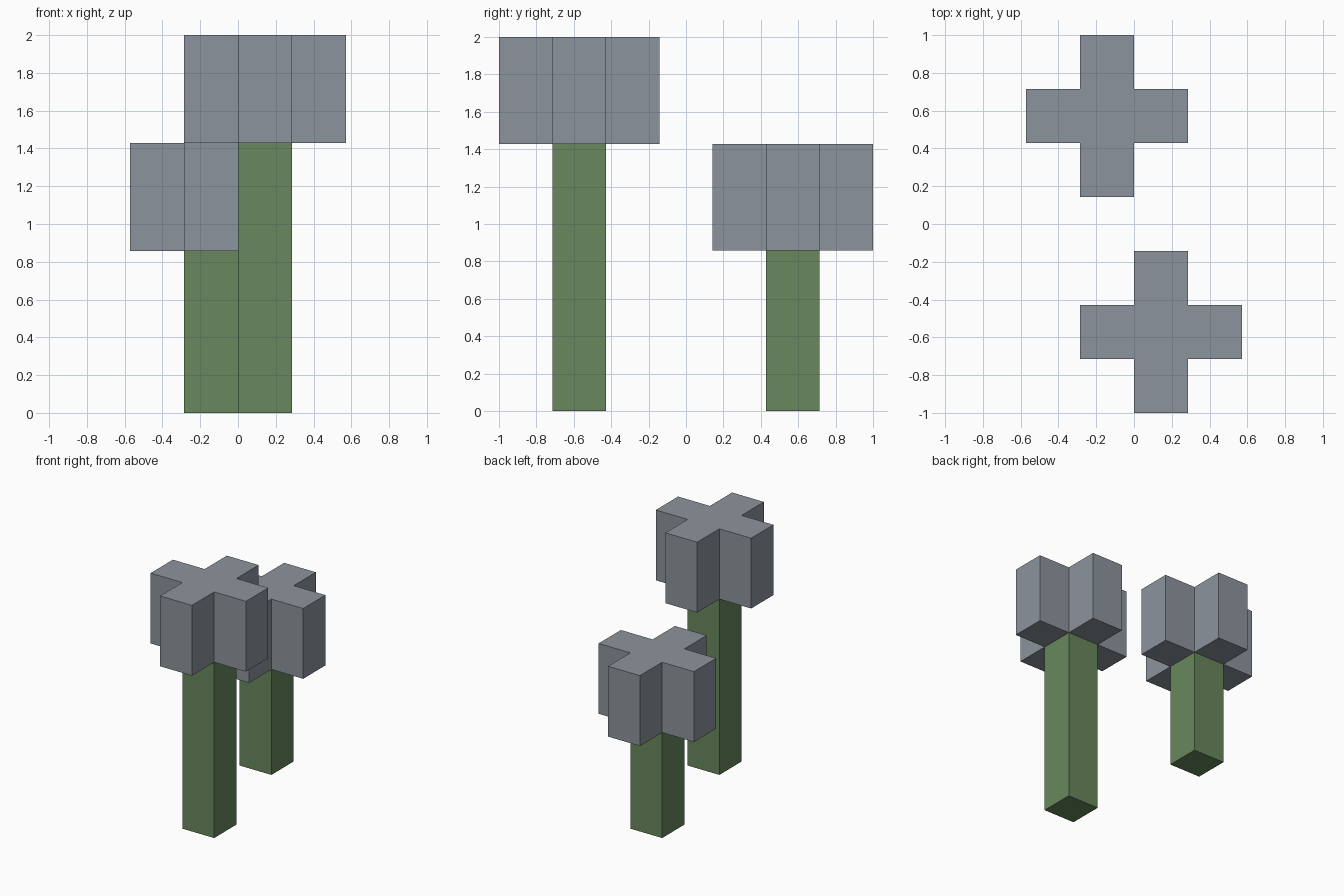
import bpy
import bmesh
from mathutils import Vector

cube = bpy.data.objects.get("Cube")
if cube:
    bpy.data.objects.remove(cube, do_unlink=True)

U = 2 / 7  # block width


def make_material(name, rgb):
    mat = bpy.data.materials.new(name)
    mat.use_nodes = True
    mat.diffuse_color = (*rgb, 1)
    bsdf = next(n for n in mat.node_tree.nodes if n.type == 'BSDF_PRINCIPLED')
    bsdf.inputs["Base Color"].default_value = (*rgb, 1)
    return mat


def extrude_profile(name, outline, center, bottom, top, mat):
    """Flat-faced prism from a 2D outline given in block units."""
    bm = bmesh.new()
    verts = [bm.verts.new((x * U, y * U, 0)) for x, y in outline]
    base = bm.faces.new(verts)
    result = bmesh.ops.extrude_face_region(bm, geom=[base], use_keep_orig=True)
    raised = [g for g in result["geom"] if isinstance(g, bmesh.types.BMVert)]
    bmesh.ops.translate(bm, verts=raised, vec=Vector((0, 0, (top - bottom) * U)))
    bmesh.ops.recalc_face_normals(bm, faces=bm.faces)
    mesh = bpy.data.meshes.new(name)
    bm.to_mesh(mesh)
    bm.free()
    mesh.materials.append(mat)
    obj = bpy.data.objects.new(name, mesh)
    obj.location = (center[0] * U, center[1] * U, bottom * U)
    bpy.context.collection.objects.link(obj)
    return obj


green = make_material("stem green", (0.138, 0.242, 0.107))
grey = make_material("petal grey", (0.262, 0.296, 0.332))

# Square stem, and a cross made by repeating one arm through quarter turns
square = [(-0.5, -0.5), (0.5, -0.5), (0.5, 0.5), (-0.5, 0.5)]
cross = []
arm = [(0.5, -0.5), (1.5, -0.5), (1.5, 0.5)]
for _ in range(4):
    cross += arm
    arm = [(-y, x) for x, y in arm]

# Tall flower in front, short flower behind
for label, center, stem_height in (("front", (0.5, -2), 5), ("back", (-0.5, 2), 3)):
    extrude_profile(label + "_stem", square, center, 0, stem_height, green)
    extrude_profile(label + "_flower_head", cross, center, stem_height, stem_height + 2, grey)
